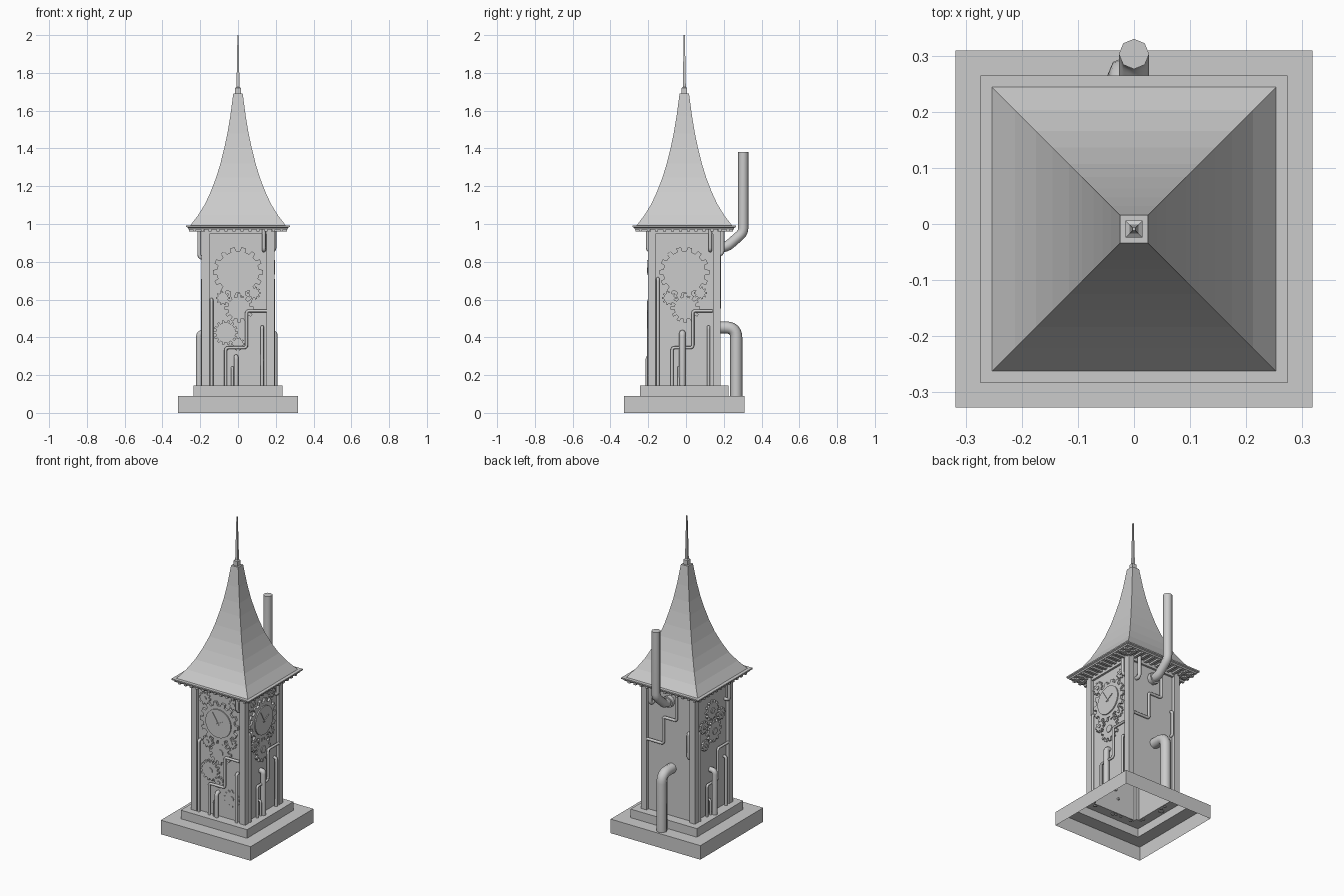
import bpy, bmesh, math
from mathutils import Matrix, Vector

if "Cube" in bpy.data.objects:
    bpy.data.objects.remove(bpy.data.objects["Cube"])

CY = -0.009      # tower axis in y
WALL = 0.172     # wall distance from the axis


def finish(bm, name, mat=None):
    bmesh.ops.recalc_face_normals(bm, faces=bm.faces)
    me = bpy.data.meshes.new(name)
    bm.to_mesh(me)
    bm.free()
    ob = bpy.data.objects.new(name, me)
    bpy.context.collection.objects.link(ob)
    ob.matrix_world = mat if mat else Matrix.Translation((0, CY, 0))
    return ob


def face_matrix(k):
    """Side k: 0 front, 1 right, 2 back, 3 left. Local x along wall, -y outward."""
    return Matrix.Translation((0, CY, 0)) @ Matrix.Rotation(k * math.pi / 2, 4, 'Z')


def square_loft(name, profile, cap=False):
    bm = bmesh.new()
    rings = [[bm.verts.new((h * sx, h * sy, z)) for sx, sy in
              ((-1, -1), (1, -1), (1, 1), (-1, 1))] for h, z in profile]
    for a, b in zip(rings, rings[1:]):
        for i in range(4):
            j = (i + 1) % 4
            bm.faces.new((a[i], a[j], b[j], b[i]))
    if cap:
        bm.faces.new(rings[-1])
    return finish(bm, name)


def box(bm, center, size):
    m = Matrix.Translation(center) @ Matrix.Diagonal((*size, 1))
    bmesh.ops.create_cube(bm, size=1, matrix=m)


def plate(name, k, u, z, outline, w0, w1):
    """Extrude a flat outline outward from wall k."""
    bm = bmesh.new()
    back = [bm.verts.new((u + x, -w0, z + y)) for x, y in outline]
    front = [bm.verts.new((u + x, -w1, z + y)) for x, y in outline]
    n = len(outline)
    for i in range(n):
        j = (i + 1) % n
        bm.faces.new((back[i], back[j], front[j], front[i]))
    bm.faces.new(front)
    return finish(bm, name, face_matrix(k))


def circle(r, n):
    return [(r * math.cos(2 * math.pi * i / n), r * math.sin(2 * math.pi * i / n)) for i in range(n)]


def gear(k, u, z, r, teeth, w=0.008, depth=0.2):
    pts = []
    for i in range(teeth):
        for f, rr in ((-0.28, 1 - depth), (-0.2, 1), (0.2, 1), (0.28, 1 - depth)):
            a = 2 * math.pi * (i + f) / teeth
            pts.append((r * rr * math.cos(a), r * rr * math.sin(a)))
    plate("gear", k, u, z, pts, WALL - 0.002, WALL + w)
    plate("gear_hub", k, u, z, circle(r * 0.3, 12), WALL, WALL + w + 0.005)


def pipe(name, pts, r, k=None, bend=0.02, steps=4):
    """Round pipe with filleted bends; points are (along, out, z) when k is given."""
    P = [Vector((a, -o, z)) if k is not None else Vector((a, o, z)) for a, o, z in pts]
    path = [P[0]]
    for a, b, c in zip(P, P[1:], P[2:]):
        d = min(bend, (a - b).length * 0.49, (c - b).length * 0.49)
        s, e = b + (a - b).normalized() * d, b + (c - b).normalized() * d
        for i in range(steps + 1):
            t = i / steps
            path.append(s * (1 - t) ** 2 + b * 2 * t * (1 - t) + e * t * t)
    path.append(P[-1])
    cu = bpy.data.curves.new(name, 'CURVE')
    cu.dimensions = '3D'
    cu.bevel_depth, cu.bevel_resolution, cu.use_fill_caps = r, 2, True
    sp = cu.splines.new('POLY')
    sp.points.add(len(path) - 1)
    for p, v in zip(sp.points, path):
        p.co = (*v, 1)
        p.radius = 1
    sp.use_smooth = True
    ob = bpy.data.objects.new(name, cu)
    bpy.context.collection.objects.link(ob)
    if k is not None:
        ob.matrix_world = face_matrix(k)
    bpy.ops.object.select_all(action='DESELECT')
    ob.select_set(True)
    bpy.context.view_layer.objects.active = ob
    bpy.ops.object.convert(target='MESH')
    bpy.ops.object.shade_smooth_by_angle(angle=math.radians(50))


# Stepped plinth, open below, and hollow tower walls
square_loft("plinth", [(0.318, 0), (0.318, 0.09), (0.235, 0.09), (0.235, 0.145), (WALL, 0.145)])
square_loft("tower_walls", [(WALL, 0.145), (WALL, 0.972)])

# Corner posts and top rails
bm = bmesh.new()
for sx in (-1, 1):
    for sy in (-1, 1):
        box(bm, (sx * 0.172, sy * 0.172, 0.557), (0.04, 0.04, 0.83))
finish(bm, "corner_posts")
for k in range(4):
    bm = bmesh.new()
    box(bm, (0, -0.177, 0.959), (0.31, 0.016, 0.026))
    finish(bm, "top_rail", face_matrix(k))

# Eave, flared roof and spire
square_loft("eave", [(WALL, 0.972), (0.262, 0.972), (0.265, 0.98), (0.274, 0.984),
                     (0.274, 0.992), (0.253, 0.992)])
square_loft("roof", [(0.253, 0.992), (0.212, 1.045), (0.175, 1.105), (0.145, 1.17), (0.116, 1.245),
                     (0.093, 1.32), (0.072, 1.405), (0.056, 1.48), (0.041, 1.57), (0.025, 1.69)], True)
square_loft("spire", [(0.015, 1.69), (0.015, 1.72), (0.008, 1.725), (0.003, 2.0)], True)

# Rafters below the eave
for k in range(4):
    bm = bmesh.new()
    for i in range(12):
        box(bm, (-0.231 + i * 0.042, -0.217, 0.968), (0.016, 0.084, 0.014))
    finish(bm, "rafters", face_matrix(k))

# Clocks on front and right, with gear trains
for k in (0, 1):
    gear(k, 0, 0.745, 0.133, 14, 0.014, 0.16)
    plate("clock_face", k, 0, 0.745, circle(0.09, 32), WALL, WALL + 0.021)
    for ang, length in ((0.5, 0.05), (2.1, 0.075)):
        c, s = math.cos(ang), math.sin(ang)
        hand = [(x * c - y * s, x * s + y * c) for x, y in
                ((-0.012, -0.003), (length, -0.0015), (length, 0.0015), (-0.012, 0.003))]
        plate("clock_hand", k, 0, 0.745, hand, WALL + 0.02, WALL + 0.025)
    for u, z, r, n, w in ((-0.08, 0.608, 0.038, 10, 0.014), (0.005, 0.555, 0.078, 12, 0.01),
                          (-0.105, 0.875, 0.042, 10, 0.007), (0.1, 0.885, 0.035, 10, 0.007),
                          (0.085, 0.635, 0.035, 10, 0.008)):
        gear(k, u, z, r, n, w, 0.25)
gear(0, -0.065, 0.425, 0.066, 14, 0.012)
gear(0, 0.0, 0.365, 0.035, 10, 0.014)
gear(0, 0.085, 0.28, 0.055, 12, 0.006)

# Gears on the left side
for u, z, r, n in ((0, 0.8, 0.062, 12), (0.02, 0.66, 0.07, 12), (-0.085, 0.72, 0.04, 10),
                   (0.09, 0.745, 0.038, 10), (-0.07, 0.6, 0.035, 10)):
    gear(3, u, z, r, n, 0.012)

# Thin pipes on front, right and left
for k in (0, 1, 3):
    o = WALL + 0.016
    tall = 0.6 if k == 0 else 0.71
    pipe("tall_pipe", [(-0.14, o, 0.14), (-0.14, o, tall), (-0.14, WALL - 0.01, tall)], 0.009, k)
    pipe("short_pipe", [(0.128, o, 0.14), (0.128, o, 0.455), (0.128, WALL - 0.01, 0.455)], 0.009, k)
    pipe("stub_pipe", [(-0.03, o, 0.14), (-0.03, o, 0.24), (-0.03, WALL - 0.01, 0.24)], 0.007, k)
    pipe("zigzag_pipe", [(-0.065, o, 0.14), (-0.065, o, 0.345), (0.045, o, 0.345), (0.045, o, 0.54),
                         (0.15, o, 0.54)], 0.008, k, 0.014)
    top = 0.31 if k == 0 else 0.44
    r = 0.012 if k == 0 else 0.017
    c = 0.205 if k == 3 else 0.193
    pipe("elbow_pipe", [(-0.01, c, 0.14), (-0.01, c, top - r), (-0.01, WALL - 0.01, top - r)], r, k, 0.03)
    low = 0.82 if k == 3 else 0.86
    pipe("hanging_pipe", [(0.137, c, 0.975), (0.137, c, low), (0.137, WALL - 0.01, low)], 0.01, k)

# Back side pipes
o = WALL + 0.014
pipe("back_zigzag_pipe", [(0.057, o, 0.975), (0.057, o, 0.77), (-0.036, o, 0.77), (-0.036, o, 0.6),
                          (-0.15, o, 0.6)], 0.009, 2, 0.014)
pipe("back_side_pipe", [(0.14, WALL - 0.01, 0.55), (0.14, o, 0.55), (0.14, o, 0.71),
                        (0.14, WALL - 0.01, 0.71)], 0.009, 2)
pipe("back_hanging_pipe", [(-0.12, 0.2, 0.975), (-0.12, 0.2, 0.84), (-0.12, WALL - 0.01, 0.84)], 0.012, 2)
pipe("drain_pipe", [(-0.015, 0.266, 0.085), (-0.015, 0.266, 0.452), (-0.015, 0.155, 0.452)],
     0.032, None, 0.06, 6)
pipe("chimney_pipe", [(0, 0.155, 0.878), (0, 0.215, 0.878), (0, 0.303, 0.955), (0, 0.303, 1.38)],
     0.027, None, 0.025)
pipe("chimney_collar", [(0, 0.16, 0.878), (0, 0.19, 0.878)], 0.036)
